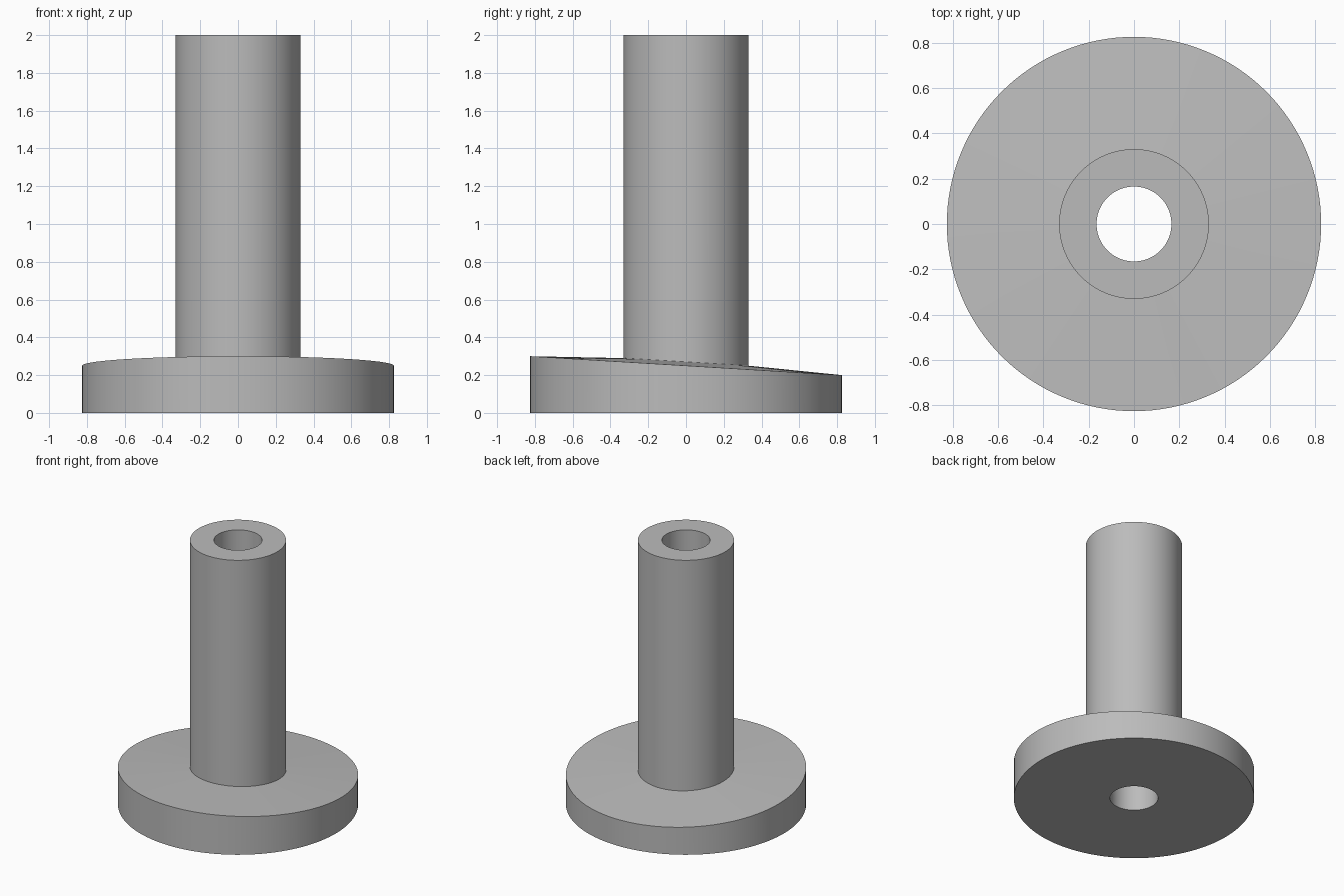
import bpy
import bmesh
from math import cos, sin, tau, radians

cube = bpy.data.objects.get("Cube")
if cube:
    bpy.data.objects.remove(cube, do_unlink=True)

SEGMENTS = 128
BORE, HUB, RIM = 0.165, 0.33, 0.825
TILT = -0.0606  # fall of the flange top per unit of y

# Each ring: radius, height on the axis, slope along y
rings = [
    (BORE, 0.0, 0),
    (RIM, 0.0, 0),
    (RIM, 0.25, TILT),
    (HUB, 0.27, TILT),
    (HUB, 2.0, 0),
    (BORE, 2.0, 0),
]

steel = bpy.data.materials.new("plain_grey")
steel.use_nodes = True
grey = (0.5, 0.5, 0.5, 1)
steel.diffuse_color = grey
steel.node_tree.nodes["Principled BSDF"].inputs["Base Color"].default_value = grey


def ring_verts(bm, radius, height, slope):
    verts = []
    for i in range(SEGMENTS):
        a = tau * i / SEGMENTS
        y = radius * sin(a)
        verts.append(bm.verts.new((radius * cos(a), y, height + slope * y)))
    return verts


# Flanged sleeve with a through bore and a sloping flange top
bm = bmesh.new()
loops = [ring_verts(bm, *ring) for ring in rings]
for k, lower in enumerate(loops):
    upper = loops[(k + 1) % len(loops)]
    for i in range(SEGMENTS):
        j = (i + 1) % SEGMENTS
        bm.faces.new((lower[i], lower[j], upper[j], upper[i]))
bmesh.ops.recalc_face_normals(bm, faces=bm.faces)
mesh = bpy.data.meshes.new("flanged_sleeve")
bm.to_mesh(mesh)
bm.free()
mesh.materials.append(steel)

sleeve = bpy.data.objects.new("flanged_sleeve", mesh)
bpy.context.collection.objects.link(sleeve)
bpy.ops.object.select_all(action="DESELECT")
sleeve.select_set(True)
bpy.context.view_layer.objects.active = sleeve
bpy.ops.object.shade_smooth_by_angle(angle=radians(30))
